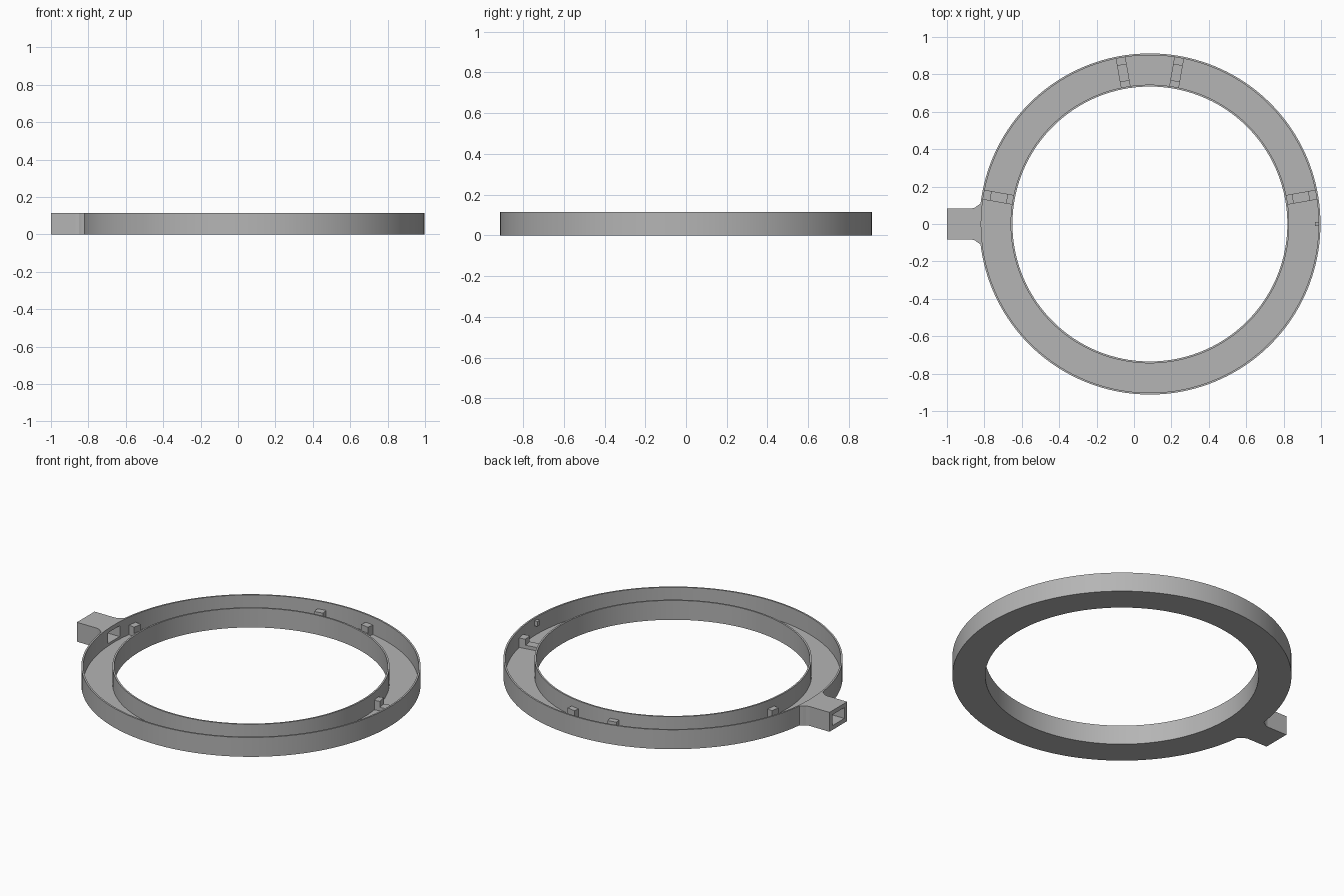
import bpy, bmesh, math
from mathutils import Matrix

cube = bpy.data.objects.get("Cube")
if cube:
    bpy.data.objects.remove(cube, do_unlink=True)

CX = 0.085                     # ring centre
R_OUT, R_IN = 0.912, 0.735     # outer and inner radius
WALL, FLOOR, HEIGHT = 0.01, 0.012, 0.115
SEGMENTS = 160

grey = bpy.data.materials.new("plain grey")
grey.use_nodes = True
colour = (0.46, 0.46, 0.46, 1)
grey.diffuse_color = colour
grey.node_tree.nodes["Principled BSDF"].inputs["Base Color"].default_value = colour


def finish(name, bm):
    bmesh.ops.recalc_face_normals(bm, faces=bm.faces)
    mesh = bpy.data.meshes.new(name)
    bm.to_mesh(mesh)
    bm.free()
    obj = bpy.data.objects.new(name, mesh)
    bpy.context.collection.objects.link(obj)
    mesh.materials.append(grey)
    return obj


def extrude_outline(name, points, height, matrix=Matrix()):
    """Prism from a flat outline, extruded along local z."""
    bm = bmesh.new()
    face = bm.faces.new([bm.verts.new((x, y, 0)) for x, y in points])
    moved = bmesh.ops.extrude_face_region(bm, geom=[face])["geom"]
    bmesh.ops.translate(bm, vec=(0, 0, height),
                        verts=[v for v in moved if isinstance(v, bmesh.types.BMVert)])
    bm.transform(matrix)
    return finish(name, bm)


def box(name, x0, x1, y0, y1, z0, z1):
    outline = [(x0, y0), (x1, y0), (x1, y1), (x0, y1)]
    return extrude_outline(name, outline, z1 - z0, Matrix.Translation((0, 0, z0)))


# Ring tray: a U-shaped section turned about the ring centre
section = [(R_IN, 0), (R_OUT, 0), (R_OUT, HEIGHT), (R_OUT - WALL, HEIGHT),
           (R_OUT - WALL, FLOOR), (R_IN + WALL, FLOOR), (R_IN + WALL, HEIGHT), (R_IN, HEIGHT)]
bm = bmesh.new()
loops = []
for i in range(SEGMENTS):
    a = math.tau * i / SEGMENTS
    loops.append([bm.verts.new((CX + r * math.cos(a), r * math.sin(a), z)) for r, z in section])
for i in range(SEGMENTS):
    here, there = loops[i], loops[(i + 1) % SEGMENTS]
    for j in range(len(section)):
        k = (j + 1) % len(section)
        bm.faces.new((here[j], here[k], there[k], there[j]))
ring = finish("ring_tray", bm)

# Side arm with flared root that follows the ring wall
half, root = 0.083, 0.112
flare = [(-1, half), (-0.868, half), (-0.85, 0.088), (-0.836, 0.099)]
arc_r = R_OUT - 0.004
spread = math.asin(root / arc_r)
arc = []
for i in range(13):
    a = math.pi - spread + 2 * spread * i / 12
    arc.append((CX + arc_r * math.cos(a), arc_r * math.sin(a)))
outline = flare + arc + [(x, -y) for x, y in reversed(flare)]
arm = extrude_outline("side_arm", outline, HEIGHT)

# Tunnel through the arm and ring wall
cutter = box("tunnel_cutter", -1.1, -0.76, -0.056, 0.056, 0.026, 0.09)
cutter.hide_render = True
cutter.hide_viewport = True
cutter.display_type = 'WIRE'
for obj in (ring, arm):
    cut = obj.modifiers.new("tunnel", 'BOOLEAN')
    cut.operation = 'DIFFERENCE'
    cut.solver = 'EXACT'
    cut.object = cutter

# Four saddles across the tray: low bar with a raised block at each end
saddle = [(0.742, 0.008), (0.905, 0.008), (0.905, 0.068), (0.863, 0.068),
          (0.863, 0.032), (0.777, 0.032), (0.777, 0.068), (0.742, 0.068)]
WIDTH = 0.052
for name, degrees in (("left", 10), ("back_left", 80), ("back_right", 100), ("right", 170)):
    place = (Matrix.Translation((CX, 0, 0)) @ Matrix.Rotation(math.radians(degrees), 4, 'Z')
             @ Matrix.Translation((0, WIDTH / 2, 0)) @ Matrix.Rotation(math.pi / 2, 4, 'X'))
    extrude_outline(name + "_saddle", saddle, WIDTH, place)

# Small nub inside the wall opposite the arm
box("wall_nub", 0.968, 0.99, -0.011, 0.011, 0.07, 0.1)

# Smooth round walls, sharp edges
bpy.ops.object.select_all(action='DESELECT')
ring.select_set(True)
bpy.context.view_layer.objects.active = ring
bpy.ops.object.shade_smooth_by_angle(angle=math.radians(30))
